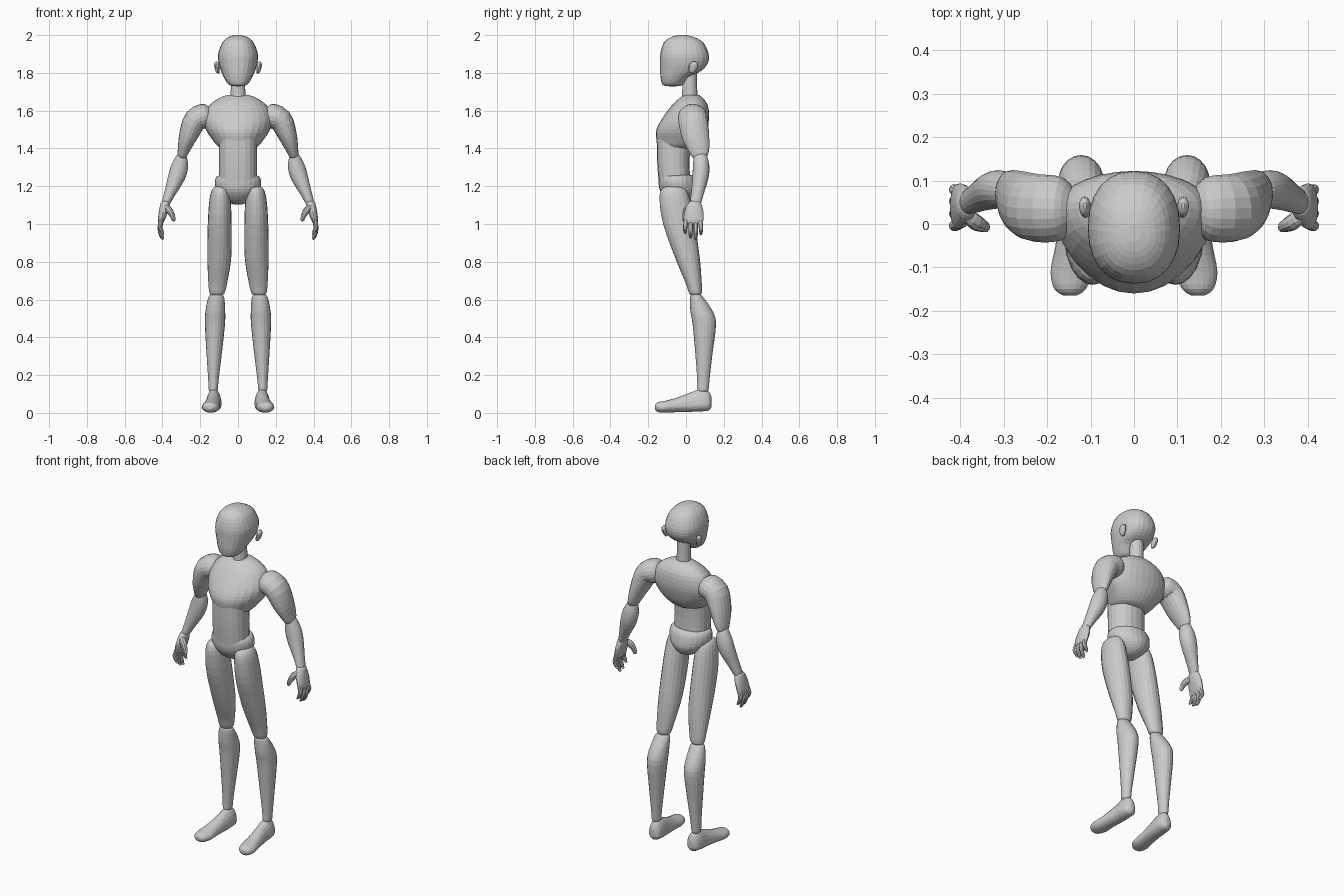
import bpy, bmesh, math
from mathutils import Vector

X, Y, Z = Vector((1, 0, 0)), Vector((0, 1, 0)), Vector((0, 0, 1))


def spline(rows, steps):
    """Catmull-Rom through rows of numbers."""
    out = []
    for i in range(len(rows) - 1):
        a, b = rows[max(i - 1, 0)], rows[i]
        c, d = rows[i + 1], rows[min(i + 2, len(rows) - 1)]
        for s in range(steps):
            t = s / steps
            out.append([0.5 * (2*q + (r - p)*t + (2*p - 5*q + 4*r - w)*t*t
                               + (3*q - p - 3*r + w)*t**3)
                        for p, q, r, w in zip(a, b, c, d)])
    return out + [list(rows[-1])]


def loft(name, stations, axes=None, sides=20, steps=3, power=2.0, mirror=False):
    """Skin ellipses (x, y, z, half width, half depth front[, back]).
    axes fixes the ring plane; otherwise rings follow the path."""
    rows = spline([s if len(s) == 6 else (*s, s[4]) for s in stations], steps)
    bm = bmesh.new()
    rings = []
    for i, (x, y, z, ru, rf, rb) in enumerate(rows):
        if axes:
            u, v = axes
        else:
            t = (Vector(rows[min(i + 1, len(rows) - 1)][:3])
                 - Vector(rows[max(i - 1, 0)][:3])).normalized()
            v = (Y - t * Y.dot(t)).normalized()
            u = v.cross(t)
        ring = []
        for k in range(sides):
            a = 2 * math.pi * k / sides
            c, s = math.cos(a), math.sin(a)
            c = math.copysign(abs(c) ** (2 / power), c)
            s = math.copysign(abs(s) ** (2 / power), s)
            ring.append(bm.verts.new(Vector((x, y, z)) + u * c * ru
                                     + v * s * (rb if s > 0 else rf)))
        rings.append(ring)
    for a, b in zip(rings, rings[1:]):
        for k in range(sides):
            n = (k + 1) % sides
            bm.faces.new((a[k], a[n], b[n], b[k]))
    bm.faces.new(rings[0])
    bm.faces.new(rings[-1])
    bmesh.ops.recalc_face_normals(bm, faces=bm.faces)
    mesh = bpy.data.meshes.new(name)
    bm.to_mesh(mesh)
    bm.free()
    ob = bpy.data.objects.new(name, mesh)
    bpy.context.collection.objects.link(ob)
    if mirror:
        ob.modifiers.new("Mirror", 'MIRROR').use_mirror_merge = False
    return ob


FLAT = (X, Y)

# Head: narrow chin, overhanging skull at the back
loft("head", [
    (0, -.02, 2.0, .015, .02), (0, -.02, 1.99, .05, .058, .062),
    (0, -.015, 1.96, .083, .103, .107), (0, -.01, 1.90, .105, .126, .13),
    (0, -.01, 1.85, .102, .127, .125), (0, -.02, 1.81, .09, .117, .10),
    (0, -.045, 1.78, .077, .09, .065), (0, -.065, 1.745, .056, .063, .055),
    (0, -.07, 1.732, .036, .045, .045), (0, -.07, 1.729, .01, .015)],
    FLAT, sides=24, power=2.25)

# Ears
loft("ear", [
    (.103, .035, 1.797, .004, .006), (.107, .033, 1.805, .010, .015),
    (.112, .038, 1.83, .013, .024), (.114, .042, 1.85, .012, .020),
    (.113, .043, 1.861, .004, .006)], FLAT, sides=12, mirror=True)

# Neck
loft("neck", [
    (0, .02, 1.64, .042, .044), (0, .02, 1.72, .038, .039),
    (0, .022, 1.82, .036, .036)], FLAT)

# Chest: bulging in front, flatter back
loft("chest", [
    (0, .035, 1.685, .02, .02), (0, .035, 1.676, .08, .055, .045),
    (0, .035, 1.63, .15, .108, .08), (0, .03, 1.56, .182, .155, .092),
    (0, .02, 1.50, .17, .177, .09), (0, 0, 1.45, .138, .157, .09),
    (0, -.03, 1.41, .105, .11, .085), (0, -.04, 1.397, .07, .07, .065)],
    FLAT, sides=28)

# Waist
loft("waist", [
    (0, -.065, 1.45, .10, .09), (0, -.067, 1.33, .10, .086),
    (0, -.06, 1.20, .10, .083)], FLAT, power=2.3)

# Pelvis: rounded bowl with a thicker rim
loft("pelvis", [
    (0, -.05, 1.262, .07, .06), (0, -.05, 1.252, .112, .09, .095),
    (0, -.05, 1.215, .123, .095, .11), (0, -.045, 1.17, .108, .09, .11),
    (0, -.04, 1.13, .07, .065, .085), (0, -.035, 1.108, .035, .035, .045),
    (0, -.035, 1.103, .01, .01)], FLAT, sides=24)

# Thighs: slope back towards the knee
loft("thigh", [
    (.092, -.065, 1.20, .02, .03), (.093, -.065, 1.185, .042, .063),
    (.095, -.06, 1.13, .056, .08), (.097, -.037, 1.0, .063, .084),
    (.099, .008, .82, .063, .065), (.107, .04, .69, .05, .043),
    (.111, .05, .635, .04, .034), (.112, .05, .622, .022, .02)],
    FLAT, mirror=True)

# Shins with calf bulge at the back
loft("shin", [
    (.114, .052, .63, .02, .02), (.115, .055, .615, .041, .034),
    (.120, .08, .54, .052, .057, .06), (.122, .095, .47, .053, .06, .064),
    (.126, .095, .32, .041, .046), (.130, .092, .18, .028, .033),
    (.131, .09, .125, .024, .03), (.131, .09, .112, .016, .02)],
    FLAT, mirror=True)

# Feet, lofted heel to toe
loft("foot", [
    (.125, .136, .05, .012, .018, .03), (.126, .12, .045, .034, .032, .07),
    (.128, .08, .045, .041, .037, .082), (.130, .03, .04, .040, .034, .07),
    (.138, -.05, .035, .043, .031, .045), (.144, -.11, .03, .048, .029, .034),
    (.147, -.15, .03, .036, .025, .026), (.147, -.165, .03, .014, .01, .01)],
    (X, Z), mirror=True)

# Upper arms with large deltoids
loft("upper_arm", [
    (.135, .035, 1.585, .03, .035), (.165, .035, 1.575, .064, .072),
    (.225, .037, 1.55, .063, .078), (.262, .05, 1.47, .050, .073),
    (.285, .067, 1.40, .034, .058), (.296, .073, 1.36, .024, .042),
    (.299, .074, 1.345, .012, .02)], mirror=True)

# Forearms
loft("forearm", [
    (.295, .075, 1.375, .012, .016), (.298, .076, 1.36, .027, .034),
    (.307, .08, 1.31, .044, .043), (.325, .077, 1.25, .045, .043),
    (.358, .062, 1.17, .031, .034), (.382, .05, 1.11, .021, .028),
    (.385, .049, 1.10, .012, .018)], mirror=True)

# Palms
loft("palm", [
    (.382, .048, 1.125, .012, .018), (.385, .046, 1.11, .024, .034),
    (.395, .042, 1.065, .024, .050), (.406, .04, 1.02, .018, .052),
    (.409, .04, 1.0, .009, .042)], FLAT, mirror=True)

# Fingers curl inwards
for name, y, tip in (("index", -.004, .945), ("middle", .024, .922),
                     ("ring", .052, .915), ("little", .079, .94)):
    m = (1.03 + tip) / 2
    loft(name + "_finger", [
        (.403, y * .85 + .006, 1.03, .012, .013), (.414, y, m, .012, .0125),
        (.404, y, tip + .018, .010, .010), (.395, y, tip + .003, .005, .005)],
        sides=10, mirror=True)

# Thumbs
loft("thumb", [
    (.390, .025, 1.095, .013, .016), (.366, .005, 1.075, .018, .019),
    (.348, -.004, 1.045, .014, .015), (.341, -.008, 1.022, .010, .011),
    (.340, -.009, 1.014, .004, .005)], sides=10, mirror=True)
